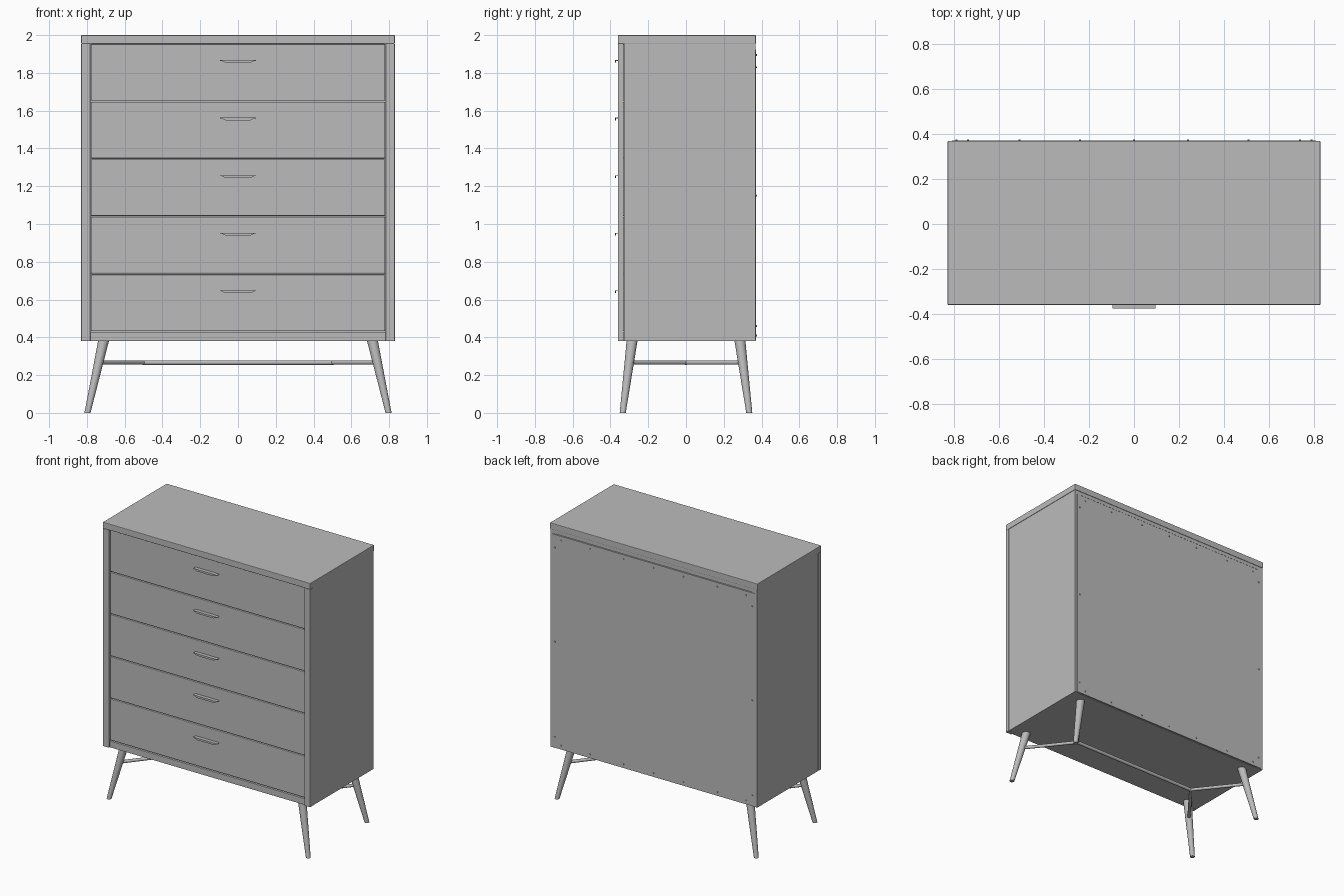
import bpy, bmesh, math
from mathutils import Vector

if "Cube" in bpy.data.objects:
    bpy.data.objects.remove(bpy.data.objects["Cube"])

grey = bpy.data.materials.new("plain grey")
grey.diffuse_color = (0.5, 0.5, 0.5, 1)
grey.use_nodes = True
grey.node_tree.nodes["Principled BSDF"].inputs["Base Color"].default_value = grey.diffuse_color


def finish(name, bm, bevel=0.0, smooth=False):
    bmesh.ops.recalc_face_normals(bm, faces=bm.faces)
    me = bpy.data.meshes.new(name)
    bm.to_mesh(me)
    bm.free()
    ob = bpy.data.objects.new(name, me)
    bpy.context.collection.objects.link(ob)
    me.materials.append(grey)
    if bevel:
        m = ob.modifiers.new("bevel", 'BEVEL')
        m.width = bevel
        m.segments = 2
    if smooth:
        bpy.ops.object.select_all(action='DESELECT')
        bpy.context.view_layer.objects.active = ob
        ob.select_set(True)
        bpy.ops.object.shade_smooth_by_angle(angle=math.radians(40))
    return ob


def box(name, x0, x1, y0, y1, z0, z1, bevel=0.0):
    bm = bmesh.new()
    bmesh.ops.create_cube(bm, size=1)
    for v in bm.verts:
        v.co = Vector(((x0 + x1) / 2 + v.co.x * (x1 - x0),
                       (y0 + y1) / 2 + v.co.y * (y1 - y0),
                       (z0 + z1) / 2 + v.co.z * (z1 - z0)))
    return finish(name, bm, bevel)


def rod(name, a, b, ra, rb, sides=20, level=False):
    """Tapered round bar from a to b; level keeps its end caps horizontal."""
    a, b = Vector(a), Vector(b)
    d = b - a
    bm = bmesh.new()
    bmesh.ops.create_cone(bm, cap_ends=True, segments=sides, radius1=ra, radius2=rb, depth=1)
    q = d.to_track_quat('Z', 'Y')
    for v in bm.verts:
        t = v.co.z + 0.5
        off = Vector((v.co.x, v.co.y, 0))
        v.co = a + d * t + (off if level else q @ off)
    return finish(name, bm, smooth=True)


# Case: top, sides with front edge bands, bottom, inner core
box("top_board", -0.83, 0.83, -0.36, 0.37, 1.955, 2.0, 0.003)
for s, side in ((-1, "left"), (1, "right")):
    xs = sorted((s * 0.785, s * 0.827))
    box(side + "_side_panel", *xs, -0.329, 0.367, 0.38, 1.955)
    xs = sorted((s * 0.782, s * 0.83))
    box(side + "_front_edge", *xs, -0.36, -0.331, 0.38, 1.955, 0.002)
box("bottom_board", -0.785, 0.785, -0.33, 0.36, 0.38, 0.42)
box("inner_case", -0.785, 0.785, -0.32, 0.355, 0.41, 1.955)
box("bottom_rail", -0.782, 0.782, -0.35, -0.30, 0.38, 0.426, 0.002)

# Back panel with a rail above it
box("back_panel", -0.81, 0.81, 0.35, 0.371, 0.383, 1.925)
box("back_top_rail", -0.81, 0.81, 0.35, 0.367, 1.929, 1.955)

# Drawers and their lipped pulls
for i in range(5):
    z = 0.43 + 0.305 * i
    box(f"drawer_front_{i + 1}", -0.779, 0.779, -0.35, -0.30,
        z + 0.003, z + 0.302, 0.004)
    h = z + 0.214
    box(f"drawer_pull_{i + 1}", -0.095, 0.095, -0.372, -0.345, h, h + 0.004)
    lip = box(f"drawer_pull_lip_{i + 1}", -0.095, 0.095, -0.376, -0.371, h - 0.010, h + 0.004)
    for v in lip.data.vertices:
        if v.co.z < h:
            v.co.x *= 0.7

# Screws around the back panel
spots = [(x, z) for z in (0.41, 1.895) for x in (-0.74, -0.51, -0.24, 0, 0.24, 0.51, 0.74)]
spots += [(s * 0.79, z) for s in (-1, 1) for z in (0.46, 1.15, 1.83)]
for n, (x, z) in enumerate(spots):
    rod(f"back_screw_{n + 1}", (x, 0.368, z), (x, 0.376, z), 0.006, 0.004, 8)

# Splayed tapered legs and the forked stretcher between them
for sx, side in ((-1, "left"), (1, "right")):
    for sy, end in ((-1, "front"), (1, "back")):
        rod(f"{end}_{side}_leg", (sx * 0.797, sy * 0.335, 0),
            (sx * 0.711, sy * 0.285, 0.385), 0.016, 0.029, 24, True)
        rod(f"{end}_{side}_stretcher_arm", (sx * 0.737, sy * 0.30, 0.266),
            (sx * 0.50, 0, 0.266), 0.011, 0.011, 16)
rod("long_stretcher", (-0.505, 0, 0.266), (0.505, 0, 0.266), 0.012, 0.012, 16)
